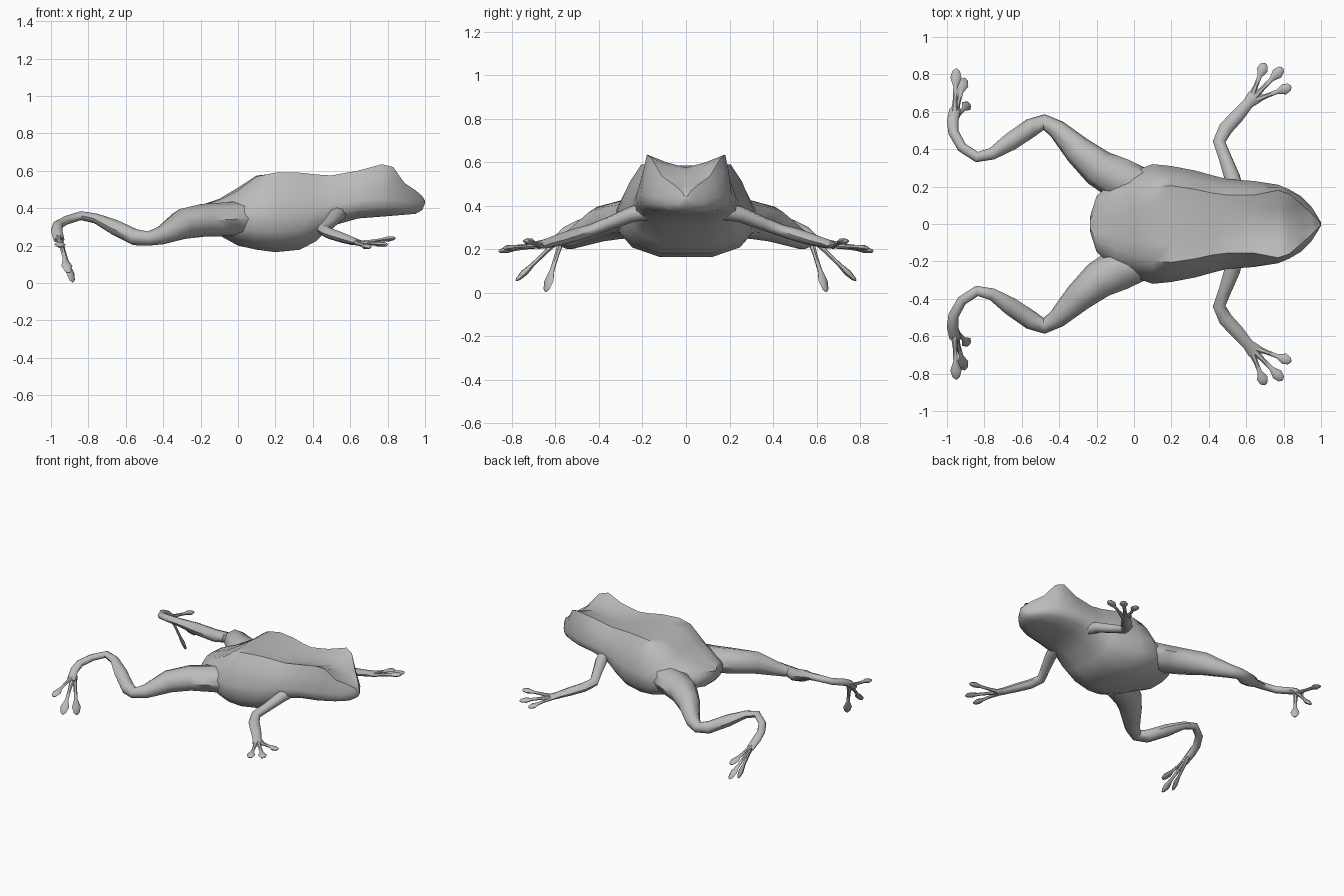
import bpy, bmesh, math
from mathutils import Vector

cube = bpy.data.objects.get("Cube")
if cube:
    bpy.data.objects.remove(cube)

skin = bpy.data.materials.new("grey skin")
skin.use_nodes = True
skin.diffuse_color = (0.5, 0.5, 0.5, 1)
skin.node_tree.nodes["Principled BSDF"].inputs["Base Color"].default_value = (0.5, 0.5, 0.5, 1)


def loft(name, rings, mirror=False, angle=50):
    """Skin a list of closed rings, cap the ends and shade."""
    bm = bmesh.new()
    rows = [[bm.verts.new(p) for p in ring] for ring in rings]
    n = len(rows[0])
    for a, b in zip(rows, rows[1:]):
        for i in range(n):
            j = (i + 1) % n
            bm.faces.new((a[i], a[j], b[j], b[i]))
    bm.faces.new(rows[0][::-1])
    bm.faces.new(rows[-1])
    bmesh.ops.recalc_face_normals(bm, faces=bm.faces)
    mesh = bpy.data.meshes.new(name)
    bm.to_mesh(mesh)
    bm.free()
    mesh.materials.append(skin)
    obj = bpy.data.objects.new(name, mesh)
    bpy.context.collection.objects.link(obj)
    bpy.ops.object.select_all(action='DESELECT')
    obj.select_set(True)
    bpy.context.view_layer.objects.active = obj
    bpy.ops.object.shade_smooth_by_angle(angle=math.radians(angle))
    if mirror:
        mod = obj.modifiers.new("Mirror", 'MIRROR')
        mod.use_axis = (False, True, False)
        mod.use_mirror_merge = False


def limb(name, path, sides=8):
    """Tapered limb; each path entry is x, y, z, half width, half height."""
    pts = [Vector(p[:3]) for p in path]
    rings = []
    for i, p in enumerate(path):
        before = (pts[i] - pts[i - 1]).normalized() if i else Vector()
        after = (pts[i + 1] - pts[i]).normalized() if i + 1 < len(pts) else Vector()
        along = (before + after).normalized()
        across = along.cross(Vector((0, 0, 1))).normalized()
        up = across.cross(along)
        turns = [math.tau * k / sides for k in range(sides)]
        rings.append([pts[i] + across * p[3] * math.cos(t) + up * p[4] * math.sin(t)
                      for t in turns])
    loft(name, rings, mirror=True)


def toe(name, start, tip):
    """Thin toe ending in a pointed paddle."""
    a, b = Vector(start), Vector(tip)
    shape = [(0, .02, .014), (.3, .012, .01), (.6, .012, .01),
             (.8, .03, .015), (.95, .02, .01), (1, .006, .004)]
    limb(name, [(*a.lerp(b, t), w, h) for t, w, h in shape], 6)


# Body and head: x, spine z, ridge y, ridge z, flank y, flank z, belly z
stations = [
    (-.235, .39, .02, .39, .04, .36, .32),
    (-.20, .415, .09, .41, .15, .37, .285),
    (-.10, .45, .13, .445, .24, .37, .255),
    (0, .51, .17, .495, .285, .37, .20),
    (.10, .575, .20, .57, .32, .38, .178),
    (.20, .585, .205, .59, .31, .38, .165),
    (.33, .585, .185, .59, .285, .39, .178),
    (.42, .575, .165, .58, .26, .40, .225),
    (.50, .565, .155, .575, .24, .42, .305),
    (.64, .57, .155, .60, .23, .44, .345),
    (.77, .575, .18, .635, .21, .45, .355),
    (.83, .56, .16, .62, .185, .45, .36),
    (.89, .52, .11, .535, .15, .44, .365),
    (.95, .49, .055, .495, .09, .43, .37),
    (.985, .465, .02, .465, .035, .43, .39),
    (1.0, .44, .005, .44, .008, .435, .425),
]
rings = []
for x, spine, ry, rz, fy, fz, belly in stations:
    drop = fz - belly
    half = [(ry * .5, (spine + rz) / 2 - .006), (ry, rz),
            (ry + (fy - ry) * .5, rz * .62 + fz * .38), (fy, fz),
            (fy * .97, belly + drop * .5), (fy * .8, belly + drop * .2), (fy * .4, belly)]
    left = [(x, y, z) for y, z in half]
    right = [(x, -y, z) for y, z in half[::-1]]
    rings.append([(x, 0, spine)] + left + [(x, 0, belly)] + right)
loft("body", rings)

# Hind legs: thigh, knee, shank, ankle and long foot
limb("hind_legs", [
    (.14, .17, .35, .07, .07), (.03, .205, .345, .10, .095),
    (-.08, .24, .34, .115, .09), (-.19, .30, .335, .10, .088),
    (-.30, .395, .315, .078, .082), (-.41, .505, .255, .052, .05),
    (-.48, .545, .238, .042, .038),
    (-.55, .515, .245, .05, .044), (-.66, .44, .298, .048, .042),
    (-.76, .375, .345, .032, .027), (-.84, .358, .36, .028, .024),
    (-.92, .41, .335, .027, .024), (-.965, .49, .31, .028, .025),
    (-.97, .55, .28, .031, .024), (-.957, .61, .23, .03, .018)])
toe("hind_toe_inner", (-.955, .57, .25), (-.883, .645, .005))
toe("hind_toe_middle", (-.955, .59, .24), (-.905, .78, .055))
toe("hind_toe_outer", (-.96, .59, .25), (-.95, .83, .195))

# Front legs: upper arm, elbow, forearm and hand
limb("front_legs", [
    (.545, .16, .38, .045, .045), (.525, .25, .36, .042, .036),
    (.485, .36, .315, .034, .03), (.455, .44, .285, .034, .028),
    (.49, .51, .265, .038, .03), (.55, .575, .245, .037, .028),
    (.61, .645, .225, .03, .022), (.645, .68, .215, .042, .014)])
toe("front_toe_outer", (.63, .685, .215), (.70, .86, .19))
toe("front_toe_middle", (.645, .68, .215), (.795, .835, .205))
toe("front_toe_inner", (.655, .665, .215), (.84, .735, .24))
